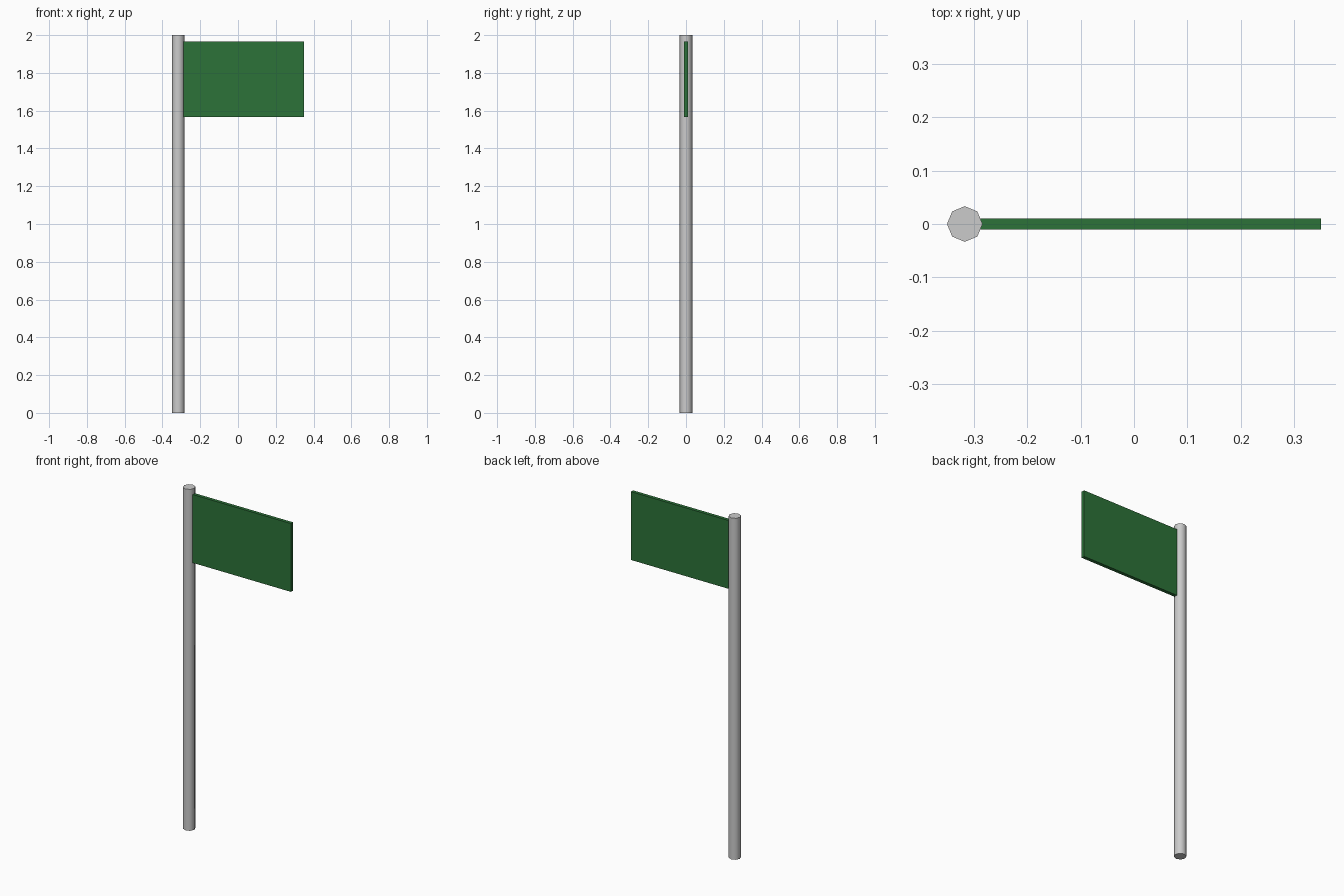
import bpy
import math

if "Cube" in bpy.data.objects:
    bpy.data.objects.remove(bpy.data.objects["Cube"])

POLE_X = -0.3167
POLE_R = 0.0333
FLAG_END = 0.35

# Pole: eight-sided cylinder, smooth sides with crisp caps
bpy.ops.mesh.primitive_cylinder_add(vertices=8, radius=POLE_R, depth=2.0,
                                    location=(POLE_X, 0, 1.0))
pole = bpy.context.object
pole.name = "pole"
bpy.ops.object.shade_smooth_by_angle(angle=math.radians(60))

# Flag: thin panel running out from the pole's axis
bpy.ops.mesh.primitive_cube_add(size=1, location=((POLE_X + FLAG_END) / 2, 0, 1.7667))
flag = bpy.context.object
flag.name = "flag_panel"
flag.scale = (FLAG_END - POLE_X, 0.02, 0.4)
bpy.ops.object.transform_apply(location=False, rotation=False, scale=True)

# Green flag colour
green = bpy.data.materials.new("flag_green")
green.diffuse_color = (0.025, 0.17, 0.04, 1)
green.use_nodes = True
green.node_tree.nodes["Principled BSDF"].inputs["Base Color"].default_value = green.diffuse_color
flag.data.materials.append(green)
